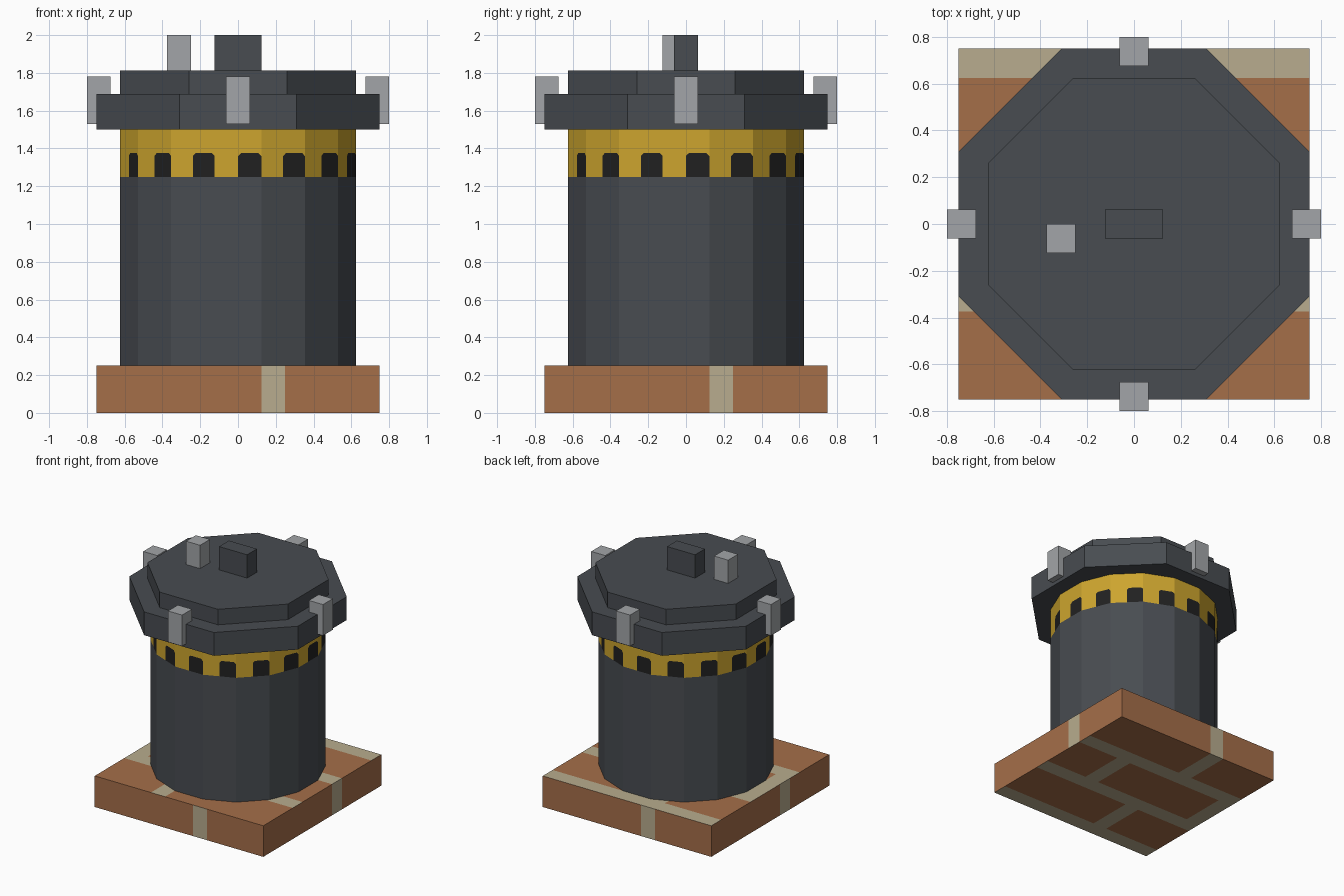
import bpy
import bmesh
import math
from mathutils import Matrix, Vector

cube = bpy.data.objects.get("Cube")
if cube:
    bpy.data.objects.remove(cube, do_unlink=True)


def linear(c):
    c /= 255
    return c / 12.92 if c <= 0.04045 else ((c + 0.055) / 1.055) ** 2.4


def material(name, *rgb):
    mat = bpy.data.materials.new(name)
    mat.use_nodes = True
    color = [linear(c) for c in rgb] + [1]
    mat.diffuse_color = color
    mat.node_tree.nodes["Principled BSDF"].inputs["Base Color"].default_value = color
    return mat


charcoal = material("charcoal", 72, 76, 81)
yellow = material("warning yellow", 205, 165, 46)
black = material("black", 33, 33, 33)
brick = material("brick", 165, 110, 73)
mortar = material("mortar", 184, 172, 142)
steel = material("light steel", 162, 165, 168)


def finish(name, bm, *mats):
    mesh = bpy.data.meshes.new(name)
    bm.to_mesh(mesh)
    bm.free()
    for mat in mats:
        mesh.materials.append(mat)
    obj = bpy.data.objects.new(name, mesh)
    bpy.context.collection.objects.link(obj)
    return obj


def box_bm(center, size):
    bm = bmesh.new()
    bmesh.ops.create_cube(bm, size=1, matrix=Matrix.Translation(center) @ Matrix.Diagonal((*size, 1)))
    return bm


def prism(name, sides, apothem, bottom, top, mat):
    """Regular prism with a flat side facing the front."""
    bm = bmesh.new()
    radius = apothem / math.cos(math.pi / sides)
    bmesh.ops.create_cone(
        bm, cap_ends=True, segments=sides, radius1=radius, radius2=radius, depth=top - bottom,
        matrix=Matrix.Translation((0, 0, (top + bottom) / 2)) @ Matrix.Rotation(math.pi / sides, 4, "Z"))
    return finish(name, bm, mat)


# Brick base: cut into square cells, then coloured in staggered courses
CELL = 0.125
base = box_bm((0, 0, CELL), (1.5, 1.5, 2 * CELL))
for axis in (Vector((1, 0, 0)), Vector((0, 1, 0))):
    for i in range(-5, 6):
        bmesh.ops.bisect_plane(base, geom=base.verts[:] + base.edges[:] + base.faces[:],
                               plane_co=axis * i * CELL, plane_no=axis)
base.normal_update()
for face in base.faces:
    c, n = face.calc_center_median(), face.normal
    if abs(n.z) > 0.5:
        column = int((0.75 - c.x) / CELL)
        row = int((0.75 + c.y * n.z) / CELL)
        joint = 7 if row // 4 % 2 == 0 else 3
        is_mortar = row % 4 == 3 or column % 8 == joint
    else:
        along = Vector((-n.y, n.x, 0)).dot(c)
        is_mortar = int((along + 0.75) / CELL) == 7
    face.material_index = int(is_mortar)
finish("brick_base", base, brick, mortar)

# Drum body
SIDES, APOTHEM = 16, 0.625
prism("drum_body", SIDES, APOTHEM, 0.25, 1.25, charcoal)

# Yellow band with one dark slot cut into the right half of every side
half = APOTHEM * math.tan(math.pi / SIDES)
clip = 0.015
slot = [(0, 0), (half, 0), (half, CELL - clip), (half - clip, CELL), (clip, CELL), (0, CELL - clip)]
surround = [(-half, 0), slot[0], *reversed(slot[2:]), (half, 0.25), (-half, 0.25)]
band = bmesh.new()
for i in range(SIDES):
    turn = Matrix.Rotation(2 * math.pi * i / SIDES, 3, "Z")
    for index, outline in enumerate((surround, slot)):
        verts = [band.verts.new(turn @ Vector((u, -APOTHEM, 1.25 + z))) for u, z in outline]
        band.faces.new(verts).material_index = index
bmesh.ops.remove_doubles(band, verts=band.verts, dist=0.0001)
finish("slotted_band", band, yellow, black)

# Stepped octagonal lid
prism("lid_rim", 8, 0.75, 1.5, 1.6875, charcoal)
prism("lid_top", 8, 0.625, 1.6875, 1.8125, charcoal)

# Lid handle and the small peg beside it
finish("lid_handle", box_bm((0, 0, 1.906), (0.25, 0.125, 0.188)), charcoal)
finish("lid_peg", box_bm((-0.3125, -0.0625, 1.906), (0.125, 0.125, 0.188)), steel)

# Four clamps around the rim
for side, (x, y) in {"front": (0, -1), "back": (0, 1), "left": (1, 0), "right": (-1, 0)}.items():
    finish(side + "_clamp", box_bm((x * 0.7375, y * 0.7375, 1.655), (0.125, 0.125, 0.25)), steel)
